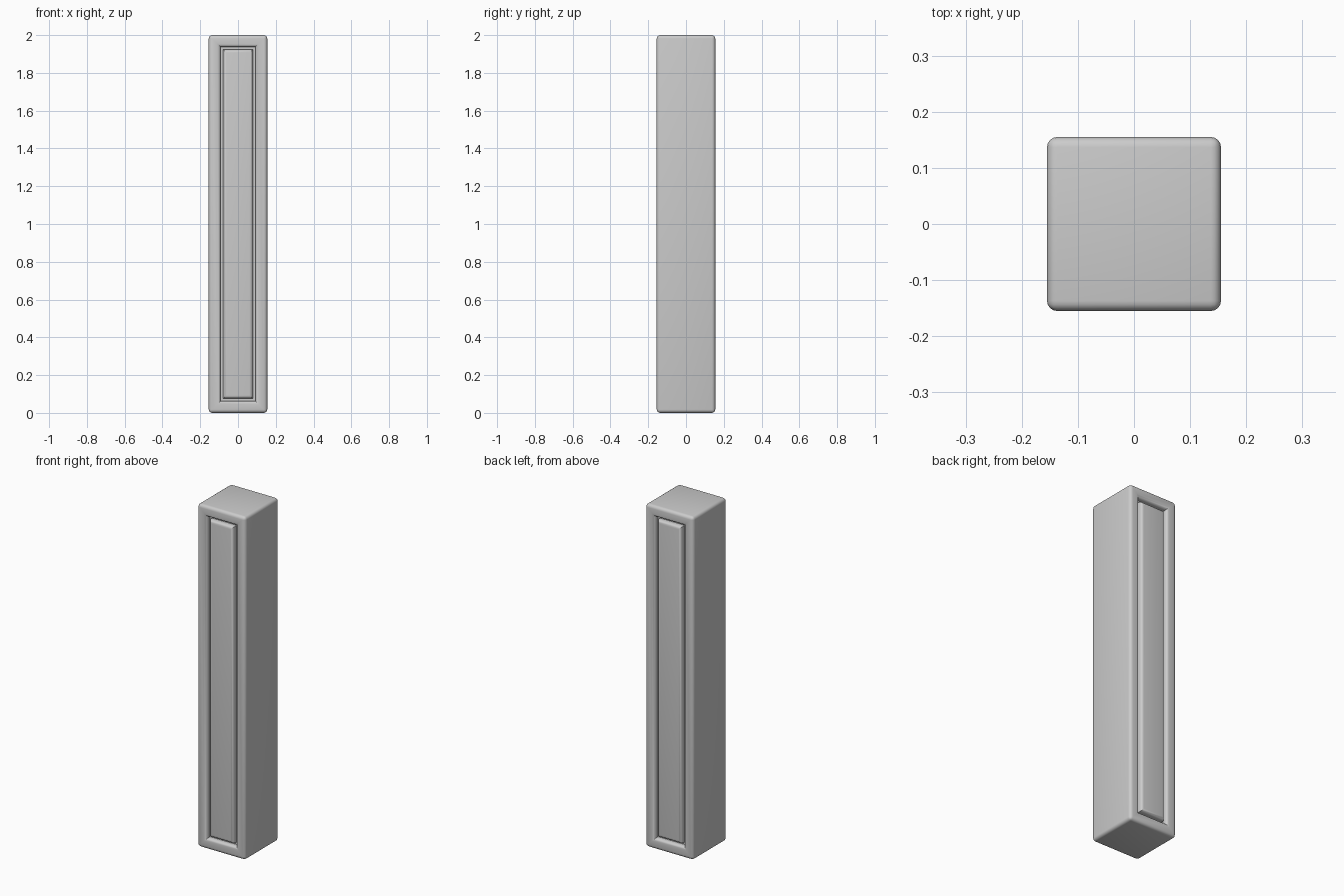
import bpy
import bmesh
from mathutils import Matrix

if "Cube" in bpy.data.objects:
    bpy.data.objects.remove(bpy.data.objects["Cube"])

W, H = 0.31, 2.0      # pillar width and height
ROUND = 0.018         # edge rounding
DEPTH = 0.03          # groove depth

# square pillar body
bm = bmesh.new()
bmesh.ops.create_cube(bm, size=1.0, matrix=Matrix.Translation((0, 0, H / 2)) @ Matrix.Diagonal((W, W, H, 1)))
bm.normal_update()

# grooved panel on the front and the back: frame, wall in, groove floor, wall out
panels = [f for f in bm.faces if abs(f.normal.y) > 0.9]
for thickness, depth in ((0.063, 0), (0, -DEPTH), (0.013, 0), (0, DEPTH)):
    bmesh.ops.inset_individual(bm, faces=panels, thickness=thickness, depth=depth, use_even_offset=True)
    bm.normal_update()

# round the outer edges, the frame rims and the panel rims
rims = [e for e in bm.edges if e.calc_face_angle_signed(0) > 0.5 and e.calc_length() > 0.1]
bmesh.ops.bevel(bm, geom=rims, offset=ROUND, offset_type='OFFSET', segments=4,
                profile=0.5, affect='EDGES', clamp_overlap=True)
bmesh.ops.recalc_face_normals(bm, faces=bm.faces)

mesh = bpy.data.meshes.new("pillar")
bm.to_mesh(mesh)
bm.free()
pillar = bpy.data.objects.new("pillar", mesh)
bpy.context.collection.objects.link(pillar)
bpy.context.view_layer.objects.active = pillar
pillar.select_set(True)
bpy.ops.object.shade_smooth_by_angle()
